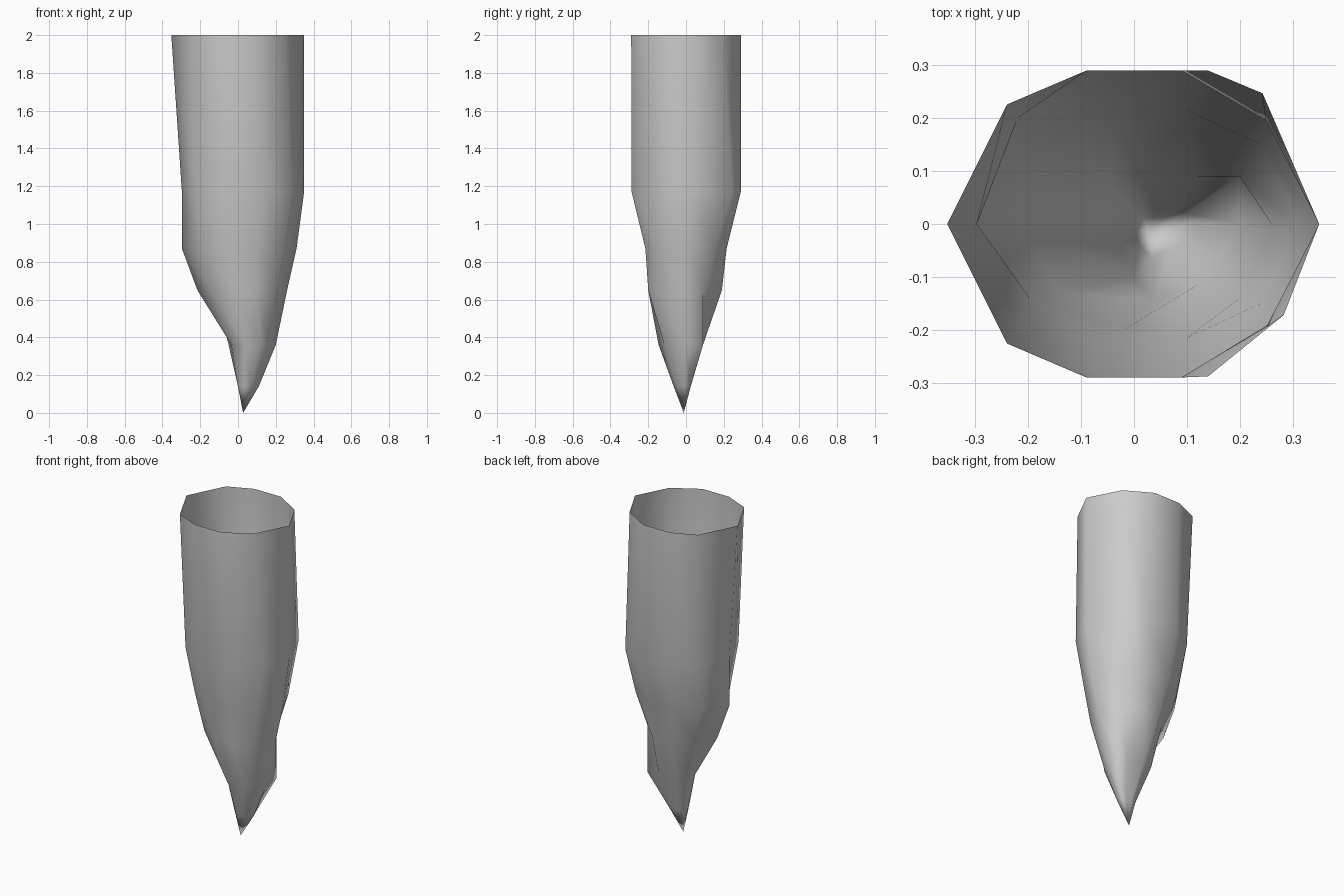
import bpy, bmesh

if "Cube" in bpy.data.objects:
    bpy.data.objects.remove(bpy.data.objects["Cube"])

def mirrored(half):
    # half ring from +x round to -x, mirrored across the xz plane
    return half + [(x, -y) for x, y in reversed(half[1:-1])]

# cross-sections, top to bottom, ten points each
rings = [
    (2.00, mirrored([(.35, 0), (.25, .195), (.09, .29), (-.09, .29), (-.24, .226), (-.353, 0)])),
    (1.17, [(.35, 0), (.243, .247), (.14, .29), (-.07, .29), (-.22, .2),
            (-.297, 0), (-.22, -.2), (-.07, -.288), (.14, -.288), (.283, -.172)]),
    (0.87, mirrored([(.31, 0), (.24, .15), (.1, .215), (-.07, .215), (-.197, .14), (-.297, 0)])),
    (0.65, [(.26, 0), (.2, .09), (.1, .19), (-.03, .18), (-.12, .1),
            (-.215, 0), (-.14, -.13), (-.02, -.2), (.1, -.2), (.2, -.14)]),
    (0.36, [(.2, 0), (.2, .09), (.12, .09), (.01, .09), (-.05, .09),
            (-.035, -.04), (0, -.1), (.04, -.145), (.12, -.115), (.16, -.075)]),
    (0.14, [(.11, 0), (.1, .02), (.08, .025), (.04, .025), (.01, .025),
            (0, -.015), (.01, -.04), (.035, -.065), (.065, -.05), (.09, -.035)]),
]

# open-topped tapering shell
bm = bmesh.new()
loops = [[bm.verts.new((x, y, z)) for x, y in pts] for z, pts in rings]
for upper, lower in zip(loops, loops[1:]):
    for i in range(10):
        j = (i + 1) % 10
        bm.faces.new((upper[i], lower[i], lower[j], upper[j]))

# pointed tip
tip = bm.verts.new((.027, -.012, 0))
for i in range(10):
    bm.faces.new((loops[-1][i], tip, loops[-1][(i + 1) % 10]))

for f in bm.faces:
    f.smooth = True
mesh = bpy.data.meshes.new("hollow_spike")
bm.to_mesh(mesh)
bm.free()
spike = bpy.data.objects.new("hollow_spike", mesh)
bpy.context.collection.objects.link(spike)
